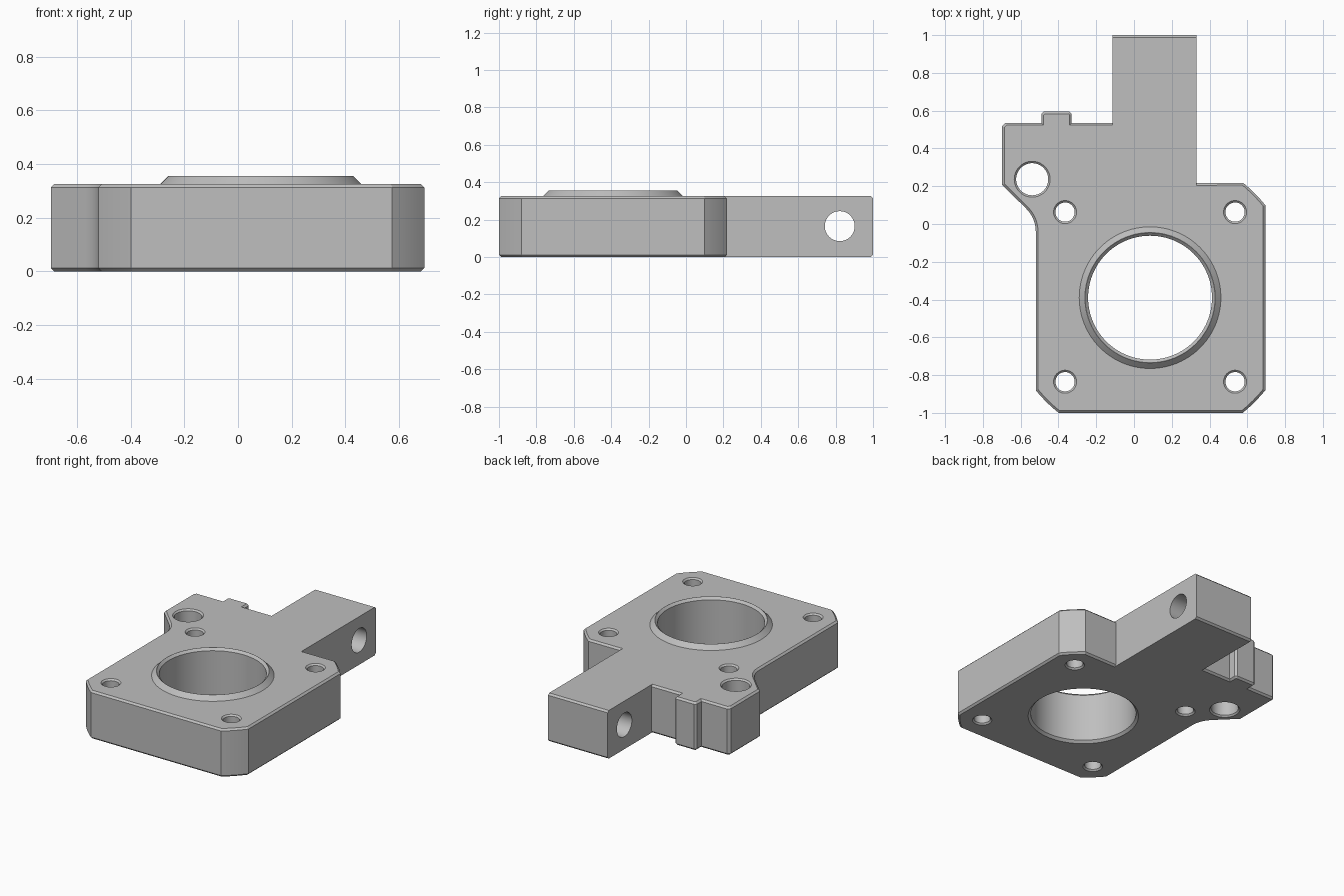
import bpy, bmesh, math

if "Cube" in bpy.data.objects:
    bpy.data.objects.remove(bpy.data.objects["Cube"])

HEIGHT = 0.325
CHAMFER = 0.012
BORE = (0.085, -0.39)

grey = bpy.data.materials.new("machined grey")
grey.use_nodes = True
colour = (0.52, 0.52, 0.52, 1)
grey.diffuse_color = colour
grey.node_tree.nodes["Principled BSDF"].inputs["Base Color"].default_value = colour


def finish(name, bm):
    bmesh.ops.recalc_face_normals(bm, faces=bm.faces)
    mesh = bpy.data.meshes.new(name)
    bm.to_mesh(mesh)
    bm.free()
    mesh.materials.append(grey)
    obj = bpy.data.objects.new(name, mesh)
    bpy.context.collection.objects.link(obj)
    return obj


def slab(name, outline, bevelled):
    """Extrude an outline and chamfer the chosen top and bottom edges."""
    bm = bmesh.new()
    base = bm.faces.new([bm.verts.new((x, y, 0)) for x, y in outline])
    top = bmesh.ops.extrude_face_region(bm, geom=[base], use_keep_orig=True)
    verts = [v for v in top["geom"] if isinstance(v, bmesh.types.BMVert)]
    bmesh.ops.translate(bm, verts=verts, vec=(0, 0, HEIGHT))
    bmesh.ops.recalc_face_normals(bm, faces=bm.faces)
    rim = [e for e in bm.edges
           if abs(e.verts[0].co.z - e.verts[1].co.z) < 0.001 and bevelled(e)]
    bmesh.ops.bevel(bm, geom=rim, offset=CHAMFER, segments=1, affect='EDGES')
    return finish(name, bm)


def turned(name, profile, centre, steps):
    """Solid of revolution from (radius, z) pairs, capped at both ends."""
    bm = bmesh.new()
    rings = [[bm.verts.new((centre[0] + r * math.cos(math.tau * i / steps),
                            centre[1] + r * math.sin(math.tau * i / steps), z))
              for i in range(steps)] for r, z in profile]
    for a, b in zip(rings, rings[1:]):
        for i in range(steps):
            j = (i + 1) % steps
            bm.faces.new((a[i], a[j], b[j], b[i]))
    bm.faces.new(rings[0])
    bm.faces.new(rings[-1])
    return finish(name, bm)


def combine(target, tool, operation):
    mod = target.modifiers.new(operation.lower(), 'BOOLEAN')
    mod.operation = operation
    mod.solver = 'EXACT'
    mod.object = tool
    bpy.context.view_layer.objects.active = target
    bpy.ops.object.modifier_apply(modifier=mod.name)
    bpy.data.objects.remove(tool)


def drill(radius, centre, top, chamfer):
    """Through hole with a chamfer at each mouth."""
    profile = [(radius + chamfer + 0.1, -0.1), (radius, chamfer),
               (radius, top - chamfer), (radius + chamfer + 0.1, top + 0.1)]
    combine(body, turned("hole_cutter", profile, centre, 64), 'DIFFERENCE')


def arc(centre, radius, start, end, steps=8):
    return [(centre[0] + radius * math.cos(start + (end - start) * i / steps),
             centre[1] + radius * math.sin(start + (end - start) * i / steps))
            for i in range(steps + 1)]


def corner(p, q):
    """Rounded corner struck from the bore centre between two points."""
    a, b = [math.atan2(y - BORE[1], x - BORE[0]) for x, y in (p, q)]
    r = math.dist(p, BORE)
    return arc(BORE, r, a, b)


# Main plate with the rear lug and its small locating tab
outline = corner((0.575, -1), (0.695, -0.88))
outline += corner((0.695, 0.1), (0.575, 0.215))
outline += [(0.1, 0.215), (0.1, 0.535), (-0.33, 0.535),
            (-0.33, 0.583), (-0.342, 0.595), (-0.478, 0.595), (-0.49, 0.583),
            (-0.49, 0.535), (-0.68, 0.535), (-0.698, 0.517), (-0.698, 0.208)]
outline += reversed(arc((-0.69, -0.04), 0.17, 0, math.pi / 4))
outline += corner((-0.52, -0.88), (-0.4, -1))
body = slab("mounting_plate", outline, lambda e: True)

# Rear arm, chamfered only across its end
arm = slab("rear_arm", [(-0.115, 0.03), (0.33, 0.03), (0.33, 1), (-0.115, 1)],
           lambda e: min(v.co.y for v in e.verts) > 0.9)
combine(body, arm, 'UNION')

# Raised collar round the bore
collar = turned("collar", [(0.375, 0.2), (0.375, HEIGHT), (0.345, 0.355)], BORE, 96)
combine(body, collar, 'UNION')

# Bore, four screw holes and the larger lug hole
bore = [(0.444, -0.1), (0.328, 0.016), (0.328, 0.339), (0.444, 0.455)]
combine(body, turned("bore_cutter", bore, BORE, 96), 'DIFFERENCE')
for x in (-0.365, 0.535):
    for y in (-0.835, 0.063):
        drill(0.051, (x, y), HEIGHT, 0.01)
drill(0.085, (-0.539, 0.237), HEIGHT, 0.01)

# Cross hole through the arm
bpy.ops.mesh.primitive_cylinder_add(vertices=64, radius=0.08, depth=1,
                                    location=(0.1, 0.822, 0.165),
                                    rotation=(0, math.pi / 2, 0))
cross = bpy.context.object
cross.data.materials.append(grey)
combine(body, cross, 'DIFFERENCE')

# Smooth the round walls, keep the machined edges crisp
bpy.ops.object.select_all(action='DESELECT')
body.select_set(True)
bpy.context.view_layer.objects.active = body
bpy.ops.object.shade_smooth_by_angle(angle=math.radians(25))
